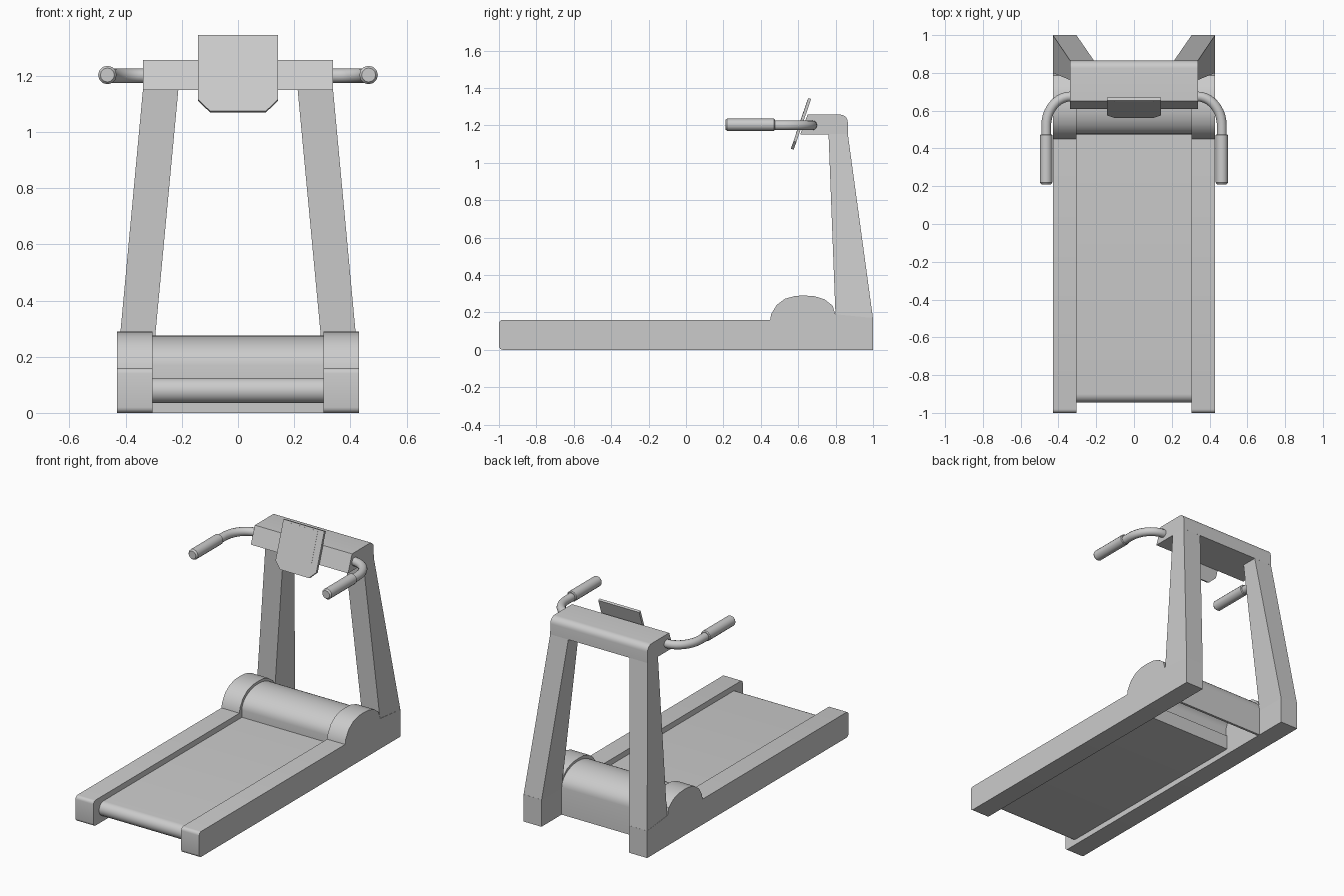
import bpy, bmesh, math
from mathutils import Matrix, Vector

if "Cube" in bpy.data.objects:
    bpy.data.objects.remove(bpy.data.objects["Cube"])

grey = bpy.data.materials.new("light grey")
grey.use_nodes = True
colour = (0.6, 0.6, 0.6, 1)
grey.diffuse_color = colour
grey.node_tree.nodes["Principled BSDF"].inputs["Base Color"].default_value = colour


def finish(name, bm, smooth=True):
    bmesh.ops.recalc_face_normals(bm, faces=bm.faces)
    mesh = bpy.data.meshes.new(name)
    bm.to_mesh(mesh)
    bm.free()
    mesh.materials.append(grey)
    obj = bpy.data.objects.new(name, mesh)
    bpy.context.collection.objects.link(obj)
    if smooth:
        bpy.ops.object.select_all(action="DESELECT")
        obj.select_set(True)
        bpy.context.view_layer.objects.active = obj
        bpy.ops.object.shade_smooth_by_angle(angle=math.radians(35))
    return obj


def loft(name, rings, smooth=True):
    """Skin a row of matching closed rings and cap both ends."""
    bm = bmesh.new()
    rows = [[bm.verts.new(p) for p in ring] for ring in rings]
    n = len(rows[0])
    for a, b in zip(rows, rows[1:]):
        for i in range(n):
            j = (i + 1) % n
            bm.faces.new((a[i], a[j], b[j], b[i]))
    bm.faces.new(rows[0])
    bm.faces.new(rows[-1])
    return finish(name, bm, smooth)


def prism(name, profile, x0, x1):
    return loft(name, [[(x, y, z) for y, z in profile] for x in (x0, x1)])


def arc(cy, cz, ry, rz, start, end, steps):
    angles = [math.radians(start + (end - start) * i / steps) for i in range(steps + 1)]
    return [(cy + ry * math.cos(a), cz + rz * math.sin(a)) for a in angles]


def tube(name, points, radii, sides=12):
    """Round tube through points lying in a level plane."""
    pts = [Vector(p) for p in points]
    rings = []
    for i, p in enumerate(pts):
        t = (pts[min(i + 1, len(pts) - 1)] - pts[max(i - 1, 0)]).normalized()
        side = t.cross(Vector((0, 0, 1)))
        ring = []
        for k in range(sides):
            a = 2 * math.pi * k / sides
            ring.append(p + radii[i] * (side * math.cos(a) + Vector((0, 0, math.sin(a)))))
        rings.append(ring)
    return loft(name, rings)


# Side rails with rounded front ends and raised motor humps
hump = [(0.45, 0.16), (0.455, 0.19), (0.485, 0.24), (0.53, 0.273), (0.585, 0.288),
        (0.63, 0.29), (0.685, 0.287), (0.74, 0.27), (0.785, 0.235), (0.797, 0.19)]
rail = (arc(-0.98, 0.02, 0.02, 0.02, 270, 180, 4) + arc(-0.98, 0.14, 0.02, 0.02, 180, 90, 4)
        + hump + [(0.8, 0.19), (1, 0.17), (1, 0)])

for side, s in (("left", 1), ("right", -1)):
    prism(side + "_rail", rail, s * 0.305, s * 0.43)

    # Upright post leaning inward and forward
    def ring(x0, x1, y0, y1, z):
        return [(s * x0, y0, z), (s * x1, y0, z), (s * x1, y1, z), (s * x0, y1, z)]
    loft(side + "_post", [ring(0.305, 0.43, 0.8, 1, 0.165),
                          ring(0.212, 0.338, 0.762, 0.865, 1.155)], False)

    # Curved handle bar
    bend = [(s * x, y, 1.2) for x, y in arc(0.335, 0.52, 0.13, 0.155, 90, 0, 10)]
    path = [(s * 0.3, 0.675, 1.2)] + bend + [(s * 0.465, 0.4, 1.2)]
    tube(side + "_handle_bar", path, [0.026] * len(path))

    # Thicker grip with eased ends
    tube(side + "_grip", [(s * 0.465, y, 1.203) for y in (0.475, 0.47, 0.22, 0.21)],
         [0.028, 0.033, 0.033, 0.025])

# Running belt wrapped around its rollers
belt = arc(-0.9, 0.08, 0.045, 0.045, 270, 90, 12) + [(0.5, 0.125), (0.5, 0.035)]
prism("running_belt", belt, -0.306, 0.306)

# Open-bottomed motor cover
outer = [(0.475, 0.11)] + arc(0.637, 0.17, 0.163, 0.105, 180, 0, 16) + [(0.8, 0)]
inner = [(0.785, 0)] + arc(0.637, 0.17, 0.148, 0.09, 0, 180, 16) + [(0.49, 0.11)]
prism("motor_cover", outer + inner, -0.306, 0.306)

# Cross beam with sloping front and rounded back edge
beam = ([(0.61, 1.15), (0.65, 1.257)] + arc(0.825, 1.217, 0.04, 0.04, 90, 0, 6)
        + [(0.866, 1.15)])
prism("cross_beam", beam, -0.338, 0.338)


# Tilted console and its thin screen
def plate(name, outline, front, back):
    tilt = Matrix.Translation((0, 0.615, 1.208)) @ Matrix.Rotation(math.radians(-19), 4, "X")
    return loft(name, [[tilt @ Vector((x, y, z)) for x, z in outline] for y in (front, back)], False)


plate("console", [(-0.1, -0.143), (0.1, -0.143), (0.142, -0.1), (0.142, 0.143),
                  (-0.142, 0.143), (-0.142, -0.1)], -0.008, 0.008)
plate("console_screen", [(-0.1, -0.055), (0.1, -0.055), (0.1, 0.133), (-0.1, 0.133)],
      -0.009, -0.007)
